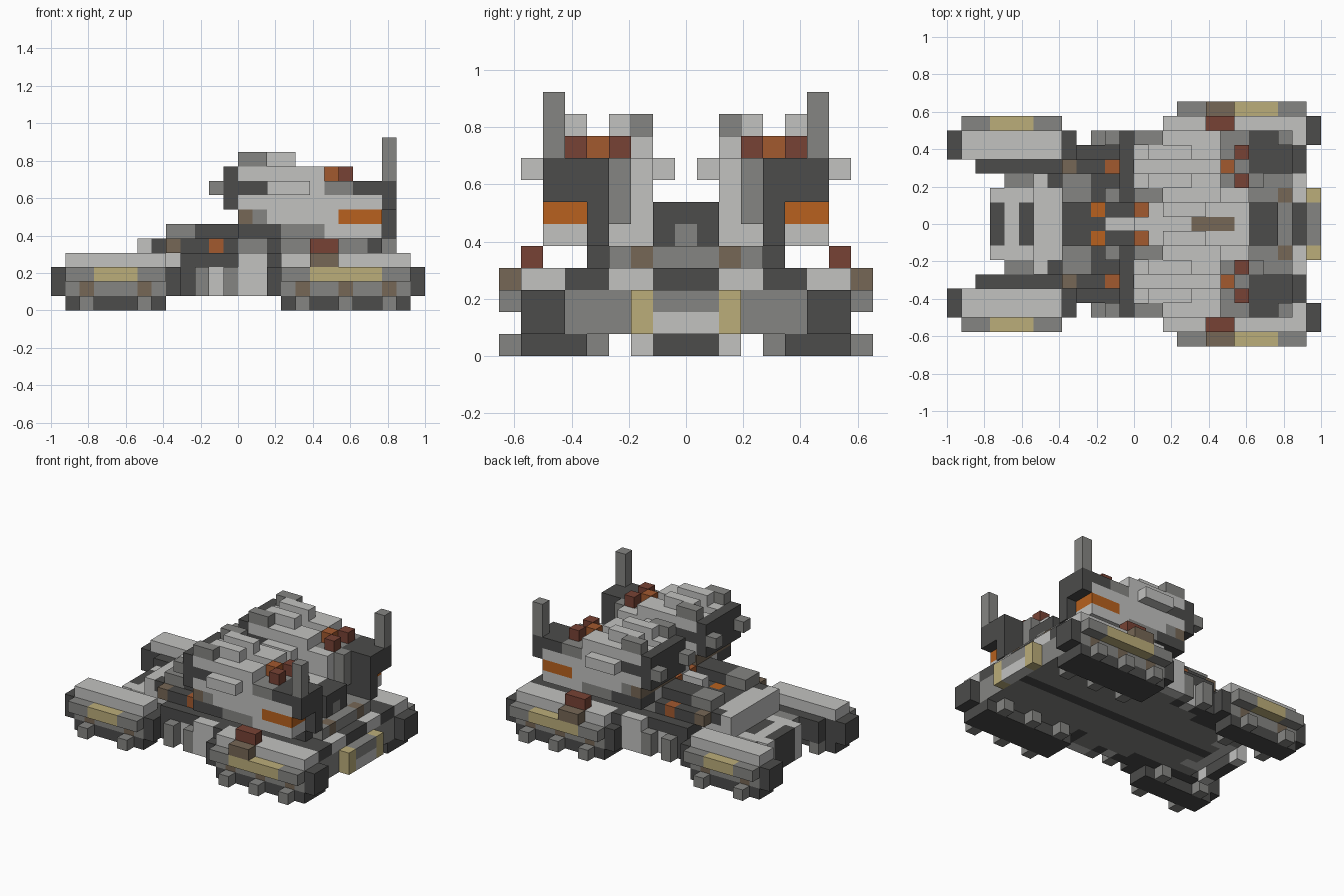
import bpy
import bmesh
from mathutils import Vector

cube = bpy.data.objects.get("Cube")
if cube:
    bpy.data.objects.remove(cube, do_unlink=True)

CELL = 1 / 13
COLOURS = {
    "light_grey": (.54, .54, .53),
    "mid_grey": (.235, .235, .225),
    "dark_grey": (.072, .072, .07),
    "khaki": (.5, .42, .195),
    "brown": (.18, .135, .092),
    "rust_red": (.185, .055, .035),
    "orange": (.48, .12, .013),
    "burnt_orange": (.36, .1, .028),
}
LIGHT, MID, DARK, KHAKI, BROWN, RED, ORANGE, BURNT = range(len(COLOURS))
materials = []
for name, rgb in COLOURS.items():
    mat = bpy.data.materials.new(name)
    mat.use_nodes = True
    mat.diffuse_color = (*rgb, 1)
    bsdf = mat.node_tree.nodes["Principled BSDF"]
    bsdf.inputs["Base Color"].default_value = (*rgb, 1)
    bsdf.inputs["Roughness"].default_value = .8
    materials.append(mat)

cells = {}  # grid cell -> (part name, colour); later blocks replace earlier ones


def block(part, colour, xs, ys, zs):
    """Fill a box of cells, mirrored to both sides of the centre line."""
    for x in range(*xs):
        for y in range(*ys):
            for z in range(*zs):
                cells[x, y, z] = cells[x, -y, z] = (part, colour)


def build(part):
    """Make the outer skin of one part, then merge its flat faces."""
    bm = bmesh.new()
    for cell, (owner, colour) in cells.items():
        if owner != part:
            continue
        centre = Vector((cell[0] + .5, cell[1], cell[2] + .5))
        for axis in range(3):
            for sign in (-1, 1):
                beside = list(cell)
                beside[axis] += sign
                if tuple(beside) in cells:
                    continue
                n, u, v = Vector(), Vector(), Vector()
                n[axis] = sign / 2
                u[(axis + 1) % 3] = .5
                v[(axis + 2) % 3] = sign / 2
                ring = (-u - v, u - v, u + v, v - u)
                face = bm.faces.new([bm.verts.new((centre + n + c) * CELL) for c in ring])
                face.material_index = colour
    bmesh.ops.remove_doubles(bm, verts=bm.verts, dist=CELL / 100)
    bmesh.ops.dissolve_limit(bm, angle_limit=.01, verts=bm.verts, edges=bm.edges,
                             delimit={'MATERIAL'})
    mesh = bpy.data.meshes.new(part)
    bm.to_mesh(mesh)
    bm.free()
    for mat in materials:
        mesh.materials.append(mat)
    bpy.context.collection.objects.link(bpy.data.objects.new(part, mesh))


# Hull floor with its dark centre strip, side walls and hanging columns
block("hull", DARK, (-4, 3), (0, 6), (1, 4))
block("hull", MID, (-9, 12), (0, 4), (1, 3))
block("hull", MID, (-3, 2), (4, 5), (1, 2))
block("hull", DARK, (-9, 12), (0, 1), (1, 2))
block("hull", LIGHT, (-2, -1), (5, 6), (1, 3))
block("hull", MID, (0, 2), (5, 6), (1, 2))
block("hull", LIGHT, (0, 2), (6, 7), (1, 4))
for x in (-3, -1):
    block("side_columns", MID, (x, x + 1), (6, 7), (1, 3))

# Nose bumper and rear plate
block("nose_bumper", DARK, (-10, -9), (0, 2), (0, 3))
block("nose_bumper", DARK, (-8, -7), (0, 2), (2, 3))
block("nose_bumper", LIGHT, (-10, -7), (2, 3), (1, 3))
block("nose_bumper", LIGHT, (-10, -9), (2, 3), (0, 1))
block("nose_bumper", LIGHT, (-9, -8), (0, 3), (1, 3))
block("rear_plate", LIGHT, (12, 13), (0, 2), (1, 2))
block("rear_plate", MID, (12, 13), (0, 2), (2, 3))
block("rear_plate", KHAKI, (12, 13), (2, 3), (1, 3))

# Stepped front deck, with a trough on each side of the spine
block("front_deck", LIGHT, (-7, -4), (0, 4), (3, 4))
block("front_deck", DARK, (-5, 0), (0, 5), (4, 5))
block("front_deck", LIGHT, (-7, -5), (0, 4), (4, 5))
block("front_deck", DARK, (-6, -5), (3, 4), (4, 5))
block("front_deck", BROWN, (-5, -4), (3, 5), (4, 5))
block("front_deck", BURNT, (-2, -1), (4, 5), (4, 5))
block("front_deck", ORANGE, (-3, -2), (1, 2), (4, 5))
block("front_deck", MID, (-5, -3), (2, 4), (5, 6))
block("front_deck", DARK, (-3, 0), (2, 4), (5, 6))

# Rear deck
block("rear_deck", DARK, (3, 12), (0, 6), (3, 4))
block("rear_deck", LIGHT, (3, 12), (2, 4), (3, 4))
block("rear_deck", MID, (0, 11), (0, 4), (4, 5))
block("rear_deck", MID, (0, 9), (4, 5), (4, 5))
block("rear_deck", DARK, (2, 3), (4, 5), (4, 5))
block("rear_deck", DARK, (9, 10), (4, 5), (4, 5))
block("rear_deck", BROWN, (10, 11), (2, 4), (4, 5))
block("rear_deck", MID, (10, 11), (3, 4), (4, 5))

# Centre block between the turrets, with the spine
block("centre_block", LIGHT, (1, 8), (0, 2), (5, 7))
block("centre_block", DARK, (8, 10), (0, 2), (5, 7))
block("centre_block", MID, (8, 10), (0, 1), (5, 6))
block("centre_block", BURNT, (0, 1), (1, 2), (5, 6))
block("spine", LIGHT, (-2, 1), (0, 1), (5, 6))
block("spine", LIGHT, (0, 1), (0, 1), (6, 7))
block("spine", BROWN, (4, 7), (0, 1), (6, 7))

# Twin turrets, bottom to top, with a groove along each roof
block("turrets", LIGHT, (0, 8), (2, 5), (5, 8))
block("turrets", DARK, (0, 3), (5, 7), (5, 6))
block("turrets", MID, (3, 6), (5, 7), (5, 6))
block("turrets", LIGHT, (6, 10), (5, 7), (5, 6))
block("turrets", LIGHT, (2, 10), (5, 7), (6, 8))
block("turrets", MID, (0, 2), (5, 7), (6, 7))
block("turrets", BROWN, (0, 1), (2, 7), (6, 7))
block("turrets", ORANGE, (7, 10), (5, 7), (6, 7))
block("turrets", LIGHT, (0, 2), (2, 7), (7, 8))
block("turrets", LIGHT, (0, 6), (2, 7), (8, 9))
for y in (2, 6):
    block("turrets", DARK, (0, 2), (y, y + 1), (8, 9))
block("turrets", MID, (6, 8), (3, 7), (8, 9))
block("turrets", LIGHT, (6, 8), (2, 3), (8, 9))
for y in (2, 5):
    block("turrets", LIGHT, (0, 6), (y, y + 2), (9, 10))
block("turret_ribs", LIGHT, (2, 5), (1, 2), (8, 9))
block("turret_ribs", LIGHT, (2, 5), (7, 8), (8, 9))
block("turret_fronts", DARK, (-1, 0), (2, 7), (7, 10))
block("turret_backs", DARK, (8, 11), (4, 5), (5, 9))
block("turret_backs", DARK, (8, 11), (5, 7), (8, 9))
block("turret_backs", DARK, (10, 11), (5, 7), (7, 8))
block("turret_backs", MID, (8, 9), (3, 4), (6, 9))

# Muzzles, roof ridges and lamps, on both sides of each turret
for outer, inner in ((2, 3), (6, 5)):
    block("muzzles", MID, (-2, -1), (outer, outer + 1), (8, 9))
    block("roof_ridges", MID, (0, 2), (outer, outer + 1), (10, 11))
    block("roof_ridges", LIGHT, (1, 4), (inner, inner + 1), (10, 11))
    block("roof_lamps", RED, (7, 8), (inner, inner + 1), (9, 10))
block("roof_lamps", BURNT, (6, 7), (4, 5), (9, 10))
block("antennas", MID, (10, 11), (6, 7), (9, 12))


def track(part, start, end, inner, feet):
    """Track pod: belt, fender, side skirt, hubs and small feet."""
    outer = inner + 2
    block(part, DARK, (start - 1, end + 1), (inner, outer), (1, 3))
    block(part, DARK, (start, end), (inner, outer), (0, 1))
    block(part, MID, (start, end), (outer - 1, outer), (1, 2))
    block(part, LIGHT, (start, end), (inner, outer), (3, 4))
    block(part, MID, (start, end), (outer, outer + 1), (2, 3))
    for x in feet:
        block(part, BROWN, (x, x + 1), (outer - 1, outer), (1, 2))
        for y in (4, outer):
            block(part, MID, (x, x + 1), (y, y + 1), (0, 1))


# Front tracks
track("front_tracks", -12, -5, 5, (-11, -7))
block("front_tracks", KHAKI, (-10, -7), (7, 8), (2, 3))
block("front_tracks", DARK, (-11, -4), (4, 5), (1, 3))
block("front_tracks", MID, (-9, -7), (3, 4), (1, 3))

# Rear tracks with side boxes
track("rear_tracks", 3, 12, 6, (4, 7, 10))
block("rear_tracks", DARK, (2, 3), (6, 7), (3, 4))
block("rear_tracks", MID, (3, 12), (4, 6), (1, 3))
block("rear_tracks", DARK, (3, 12), (5, 6), (0, 1))
block("rear_tracks", KHAKI, (5, 10), (8, 9), (2, 3))
block("side_boxes", BROWN, (5, 7), (8, 9), (3, 4))
block("side_boxes", RED, (5, 7), (7, 8), (4, 5))

for part in sorted({owner for owner, colour in cells.values()}):
    build(part)
